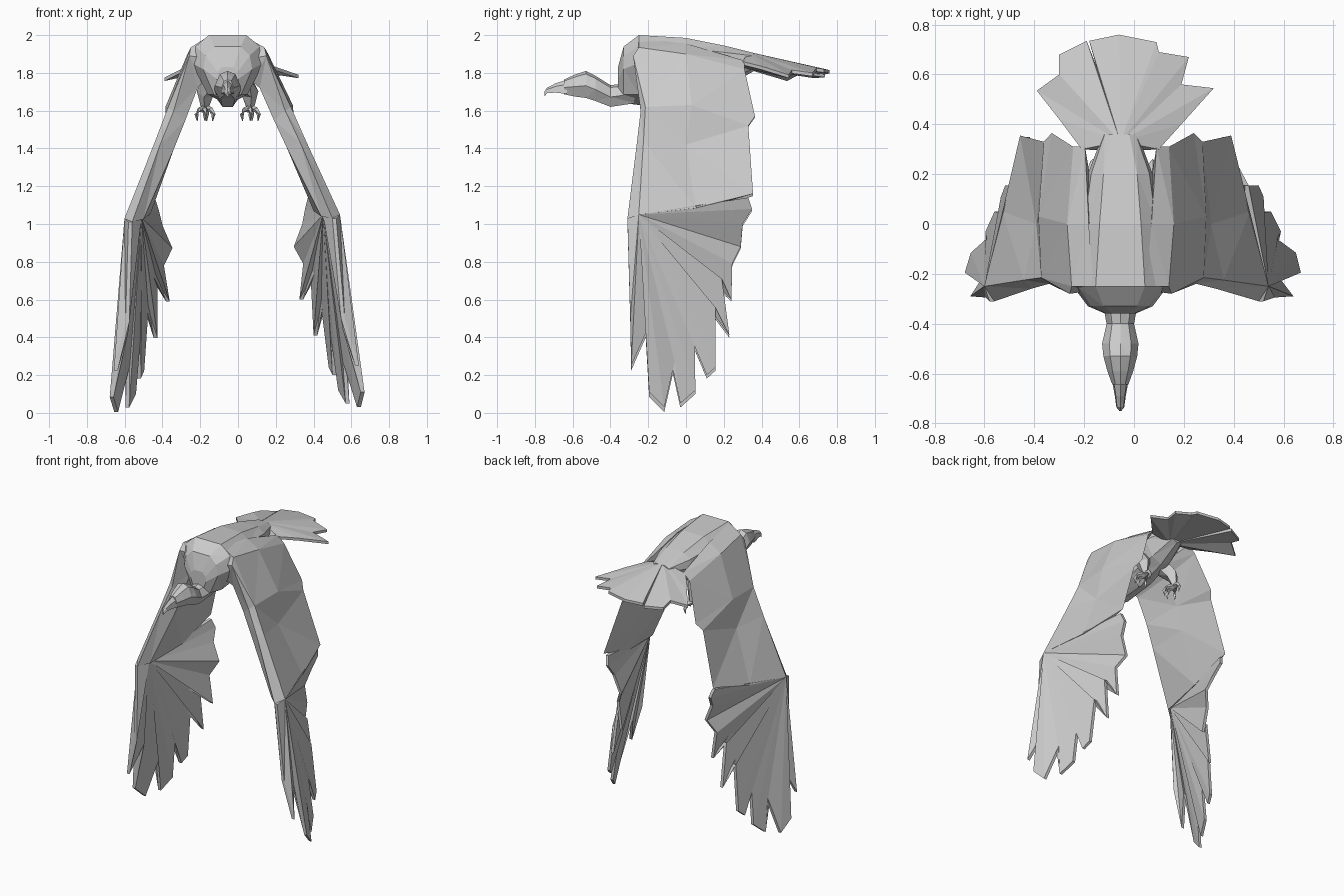
import bpy, bmesh, math
from mathutils import Vector

CX = -0.055          # plane of symmetry of the bird


def finish(name, bm):
    bmesh.ops.remove_doubles(bm, verts=bm.verts, dist=0.0001)
    bmesh.ops.triangulate(bm, faces=[f for f in bm.faces if len(f.verts) > 3])
    bmesh.ops.recalc_face_normals(bm, faces=bm.faces)
    me = bpy.data.meshes.new(name)
    bm.to_mesh(me)
    bm.free()
    ob = bpy.data.objects.new(name, me)
    bpy.context.collection.objects.link(ob)
    return ob


def loft(bm, rings):
    """Skin a row of closed rings and cap both ends."""
    vs = [[bm.verts.new(p) for p in r] for r in rings]
    n = len(vs[0])
    for a, b in zip(vs, vs[1:]):
        for i in range(n):
            j = (i + 1) % n
            bm.faces.new((a[i], a[j], b[j], b[i]))
    bm.faces.new(vs[0])
    bm.faces.new(vs[-1])


def fan(bm, top, under, rim, offset):
    """Feather fan: a rim joined to an apex on each side, with a thin edge wall."""
    a, b = bm.verts.new(top), bm.verts.new(under)
    up = [bm.verts.new(p) for p in rim]
    lo = [bm.verts.new(Vector(p) + Vector(offset)) for p in rim]
    for i in range(len(rim) - 1):
        bm.faces.new((a, up[i], up[i + 1]))
        bm.faces.new((b, lo[i + 1], lo[i]))
        bm.faces.new((up[i], lo[i], lo[i + 1], up[i + 1]))
    for i in (0, -1):
        bm.faces.new((a, up[i], lo[i], b))


def tube(bm, path):
    """Four-sided limb through (x, y, z, radius) stations."""
    pts = [Vector(p[:3]) for p in path]
    rings = []
    for i, p in enumerate(pts):
        d = (pts[min(i + 1, len(pts) - 1)] - pts[max(i - 1, 0)]).normalized()
        u = d.cross(Vector((0.3, 0.1, 1)) if abs(d.z) < 0.8 else Vector((0, 1, 0))).normalized()
        w = d.cross(u)
        r = path[i][3]
        rings.append([p + u * r, p + w * r, p - u * r, p - w * r])
    loft(bm, rings)


def sections(name, rows, profile):
    """Body shape from rows of (y, half width, z bottom, z top)."""
    bm = bmesh.new()
    loft(bm, [[(CX + hw * px, y, zb + (zt - zb) * pz) for px, pz in profile]
              for y, hw, zb, zt in rows])
    return finish(name, bm)


# Body
sections("body", [
    (-0.36, 0.06, 1.68, 1.83), (-0.33, 0.13, 1.64, 1.94), (-0.25, 0.19, 1.63, 2.0),
    (0.0, 0.16, 1.65, 1.985), (0.2, 0.13, 1.72, 1.945), (0.36, 0.07, 1.81, 1.905)],
    [(0, 1), (0.52, 1), (0.9, 0.84), (1, 0.6), (0.55, 0.15), (0, 0),
     (-0.55, 0.15), (-1, 0.6), (-0.9, 0.84), (-0.52, 1)])

# Neck and head
sections("head", [
    (-0.27, 0.08, 1.63, 1.75), (-0.40, 0.055, 1.61, 1.735), (-0.48, 0.073, 1.64, 1.785),
    (-0.53, 0.068, 1.655, 1.81), (-0.59, 0.052, 1.665, 1.79), (-0.645, 0.032, 1.68, 1.765)],
    [(0, 1), (0.6, 0.9), (1, 0.5), (0.5, 0.08), (-0.5, 0.08), (-1, 0.5), (-0.6, 0.9)])

# Hooked beak
sections("beak", [
    (-0.63, 0.033, 1.68, 1.765), (-0.69, 0.022, 1.69, 1.745),
    (-0.735, 0.016, 1.69, 1.722), (-0.75, 0.004, 1.672, 1.70)],
    [(0, 1), (0.8, 0.7), (1, 0.1), (-1, 0.1), (-0.8, 0.7)])

# Tail fan
bm = bmesh.new()
fan(bm, (CX, 0.33, 1.912), (CX, 0.29, 1.83), [
    (0.10, 0.30, 1.86), (0.19, 0.40, 1.835), (0.32, 0.545, 1.79), (0.19, 0.56, 1.815),
    (0.22, 0.67, 1.80), (0.10, 0.69, 1.825), (0.09, 0.73, 1.82), (-0.06, 0.76, 1.815),
    (-0.18, 0.735, 1.81), (-0.15, 0.63, 1.84), (-0.19, 0.735, 1.795), (-0.30, 0.68, 1.79),
    (-0.30, 0.60, 1.81), (-0.39, 0.535, 1.775), (-0.30, 0.42, 1.82), (-0.21, 0.30, 1.86)],
    (0, 0, -0.018))
finish("tail", bm)

# Arm stations: leading outer, front, inner, mid inner, trailing, mid outer
ARM = [
    [(0.05, -0.25, 1.985), (0.08, -0.27, 1.88), (0.08, -0.24, 1.75),
     (0.05, 0.05, 1.80), (0.09, 0.31, 1.865), (0.07, 0.0, 1.955)],
    [(0.14, -0.25, 1.935), (0.15, -0.28, 1.89), (0.115, -0.22, 1.72),
     (0.12, 0.05, 1.75), (0.14, 0.31, 1.82), (0.16, 0.0, 1.90)],
    [(0.28, -0.215, 1.62), (0.25, -0.24, 1.60), (0.19, -0.21, 1.55),
     (0.22, 0.05, 1.58), (0.24, 0.365, 1.57), (0.29, 0.03, 1.63)],
    [(0.36, -0.225, 1.44), (0.33, -0.26, 1.43), (0.26, -0.22, 1.40),
     (0.27, 0.05, 1.42), (0.275, 0.33, 1.52), (0.31, 0.0, 1.42)],
    [(0.54, -0.25, 1.05), (0.50, -0.31, 1.03), (0.44, -0.26, 1.04),
     (0.40, 0.05, 1.07), (0.39, 0.355, 1.16), (0.465, 0.05, 1.085)]]

# Rim of the hand with its long flight feathers
HAND = [
    (0.52, -0.31, 1.03), (0.565, -0.295, 0.50), (0.64, -0.29, 0.25), (0.575, -0.205, 0.44),
    (0.67, -0.195, 0.11), (0.65, -0.115, 0.03), (0.575, -0.06, 0.27), (0.59, -0.03, 0.05),
    (0.55, 0.05, 0.12), (0.51, 0.045, 0.41), (0.52, 0.11, 0.20), (0.50, 0.155, 0.24),
    (0.46, 0.155, 0.56), (0.42, 0.23, 0.41), (0.405, 0.19, 0.71), (0.345, 0.24, 0.60),
    (0.365, 0.245, 0.79), (0.315, 0.29, 0.88), (0.36, 0.30, 1.00), (0.375, 0.35, 1.08),
    (0.39, 0.33, 1.14)]


def wing(side, left, swing):
    """The left wing is the right one mirrored and swung a little further down."""
    c, s = math.cos(swing), math.sin(swing)

    def place(p):
        dx, dz = p[0] - 0.14, p[2] - 1.93
        x, z = 0.14 + dx * c + dz * s, 1.93 + dz * c - dx * s
        return (2 * CX - x if left else x, p[1], z)

    bm = bmesh.new()
    loft(bm, [[place(p) for p in ring] for ring in ARM])
    finish(side + "_wing_arm", bm)
    bm = bmesh.new()
    fan(bm, place((0.54, -0.25, 1.05)), place((0.45, -0.25, 1.05)),
        [place(p) for p in HAND], (0.02 if left else -0.02, 0, 0))
    finish(side + "_wing_hand", bm)


wing("right", False, 0.0)
wing("left", True, 0.055)

# Legs with three front toes and a back toe
for side, sx in (("right", 1), ("left", -1)):
    bm = bmesh.new()
    x = CX + sx * 0.12
    tube(bm, [(CX + sx * 0.07, 0.10, 1.78, 0.06), (x, 0.17, 1.69, 0.045), (x, 0.19, 1.615, 0.02)])
    for tx, ty in ((-0.045, -0.05), (0, -0.075), (0.045, -0.05), (0.01, 0.06)):
        tube(bm, [(x, 0.19, 1.61, 0.02), (x + tx * 0.7, 0.19 + ty * 0.7, 1.605, 0.014),
                  (x + tx, 0.19 + ty, 1.58, 0.011), (x + tx * 0.9, 0.19 + ty * 0.9, 1.545, 0.002)])
    finish(side + "_leg", bm)
